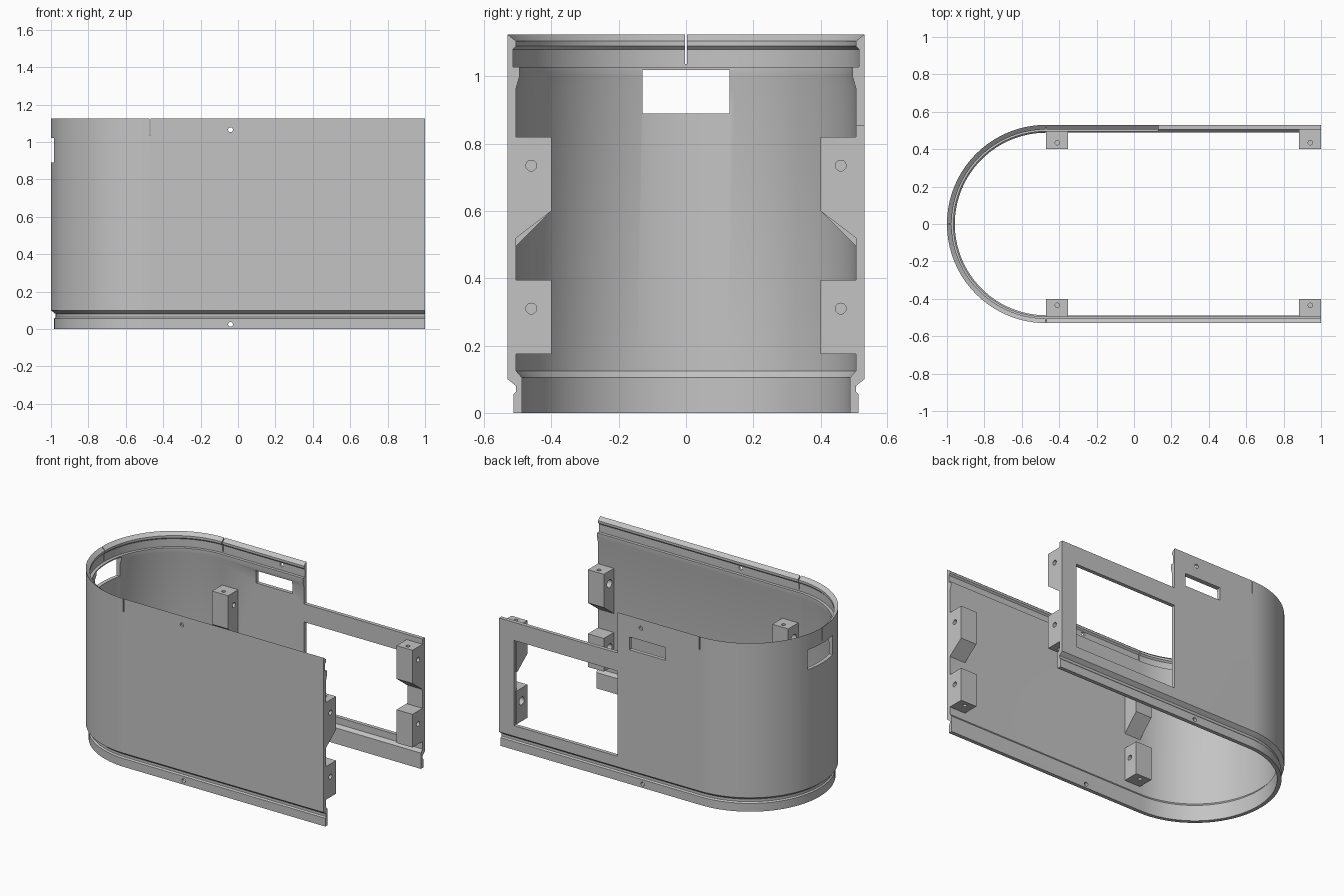
import bpy, bmesh, math
from mathutils import Matrix

if "Cube" in bpy.data.objects:
    bpy.data.objects.remove(bpy.data.objects["Cube"])

grey = bpy.data.materials.new("light_grey")
grey.use_nodes = True
GREY = (0.55, 0.55, 0.55, 1)
grey.diffuse_color = GREY
grey.node_tree.nodes["Principled BSDF"].inputs["Base Color"].default_value = GREY

R = 0.53          # outer half width
CX = R - 1        # centre of the rounded end


def make(name, bm):
    bmesh.ops.recalc_face_normals(bm, faces=bm.faces)
    mesh = bpy.data.meshes.new(name)
    bm.to_mesh(mesh)
    bm.free()
    mesh.materials.append(grey)
    ob = bpy.data.objects.new(name, mesh)
    bpy.context.collection.objects.link(ob)
    return ob


def skin(rings):
    """Bridge a row of closed rings and cap both ends."""
    bm = bmesh.new()
    rows = [[bm.verts.new(p) for p in ring] for ring in rings]
    n = len(rows[0])
    for a, b in zip(rows, rows[1:]):
        for i in range(n):
            j = (i + 1) % n
            bm.faces.new((a[i], a[j], b[j], b[i]))
    bm.faces.new(rows[0])
    bm.faces.new(rows[-1])
    return bm


def add_box(bm, x, y, z):
    size = Matrix.Diagonal((x[1] - x[0], y[1] - y[0], z[1] - z[0], 1))
    mid = Matrix.Translation([sum(s) / 2 for s in (x, y, z)])
    bmesh.ops.create_cube(bm, size=1, matrix=mid @ size)


def add_rod(bm, centre, radius, length, axis):
    turn = {"X": Matrix.Rotation(math.pi / 2, 4, "Y"),
            "Y": Matrix.Rotation(math.pi / 2, 4, "X"),
            "Z": Matrix.Identity(4)}[axis]
    bmesh.ops.create_cone(bm, cap_ends=True, segments=24, radius1=radius,
                          radius2=radius, depth=length,
                          matrix=Matrix.Translation(centre) @ turn)


def cut(ob, bm):
    """Subtract the cutter mesh and shade the result."""
    cutter = make("cutter", bm)
    cutter.hide_render = True
    mod = ob.modifiers.new("cut", "BOOLEAN")
    mod.operation = "DIFFERENCE"
    mod.solver = "EXACT"
    mod.object = cutter
    bpy.ops.object.select_all(action="DESELECT")
    bpy.context.view_layer.objects.active = ob
    ob.select_set(True)
    bpy.ops.object.modifier_apply(modifier=mod.name)
    bpy.data.objects.remove(cutter)
    bpy.ops.object.shade_smooth_by_angle(angle=math.radians(20))


# Wall section: (distance from the centre line, height)
outer = [(0.513, 0), (0.513, 0.055), (0.505, 0.063), (0.505, 0.08), (R, 0.1), (R, 1.125)]
inner = [(0.505, 1.105), (0.505, 1.09), (0.515, 1.08), (0.515, 1.028), (0.495, 1.028),
         (0.495, 1.0), (0.505, 0.965), (0.505, 0.125), (0.488, 0.105), (0.488, 0)]
section = outer + inner

# U-shaped shell swept round the rounded end
STEPS = 64
path = [(1, 0, -1)]
for i in range(STEPS + 1):
    a = -math.pi / 2 - math.pi * i / STEPS
    path.append((CX, math.cos(a), math.sin(a)))
path.append((1, 0, 1))
shell = make("shell", skin([[(x + c * d, s * d, z) for d, z in section] for x, c, s in path]))

# Openings in the shell
holes = bmesh.new()
add_box(holes, (0.13, 1.1), (0.4, 0.6), (0.855, 1.2))       # lowered back wall
add_box(holes, (0.13, 0.89), (0.4, 0.6), (0.17, 0.735))     # large back window
add_box(holes, (-0.22, 0.045), (0.4, 0.6), (0.9, 0.985))    # small back slot
add_box(holes, (-1.1, -0.85), (-0.13, 0.13), (0.89, 1.02))  # rounded end window
add_box(holes, (-1.1, -0.9), (-0.003, 0.003), (1.037, 1.2))  # rim slits
for side in (-1, 1):
    y = sorted((side * 0.45, side * 0.6))
    add_box(holes, (CX - 0.003, CX + 0.003), y, (1.037, 1.2))
    for z in (0.025, 1.065):
        add_rod(holes, (-0.04, side * 0.52, z), 0.013, 0.2, "Y")
cut(shell, holes)


# Screw blocks on the inside of both straight walls
def screw_block(name, side, x0, shape, z_screw, z_end):
    x1 = x0 + 0.117
    ob = make(name, skin([[(x, side * y, z) for y, z in shape] for x in (x0, x1)]))
    bores = bmesh.new()
    add_rod(bores, (x1, side * 0.46, z_screw), 0.016, 0.1, "X")
    add_rod(bores, (x0, side * 0.46, z_screw), 0.026, 0.08, "X")
    add_rod(bores, (x0 + 0.06, side * 0.435, z_end), 0.012, 0.1, "Z")
    cut(ob, bores)


lower = [(0.4, 0.175), (0.515, 0.175), (0.515, 0.395), (0.4, 0.395)]
for side, side_name in ((-1, "front"), (1, "back")):
    for x0, foot, end_name in ((CX, 0.495, "inner"), (0.883, 0.52, "open_end")):
        upper = [(0.4, 0.6), (0.505, foot), (0.515, foot), (0.515, 0.82), (0.4, 0.82)]
        label = f"{side_name}_{end_name}_block"
        screw_block("upper_" + label, side, x0, upper, 0.735, 0.82)
        screw_block("lower_" + label, side, x0, lower, 0.31, 0.175)
